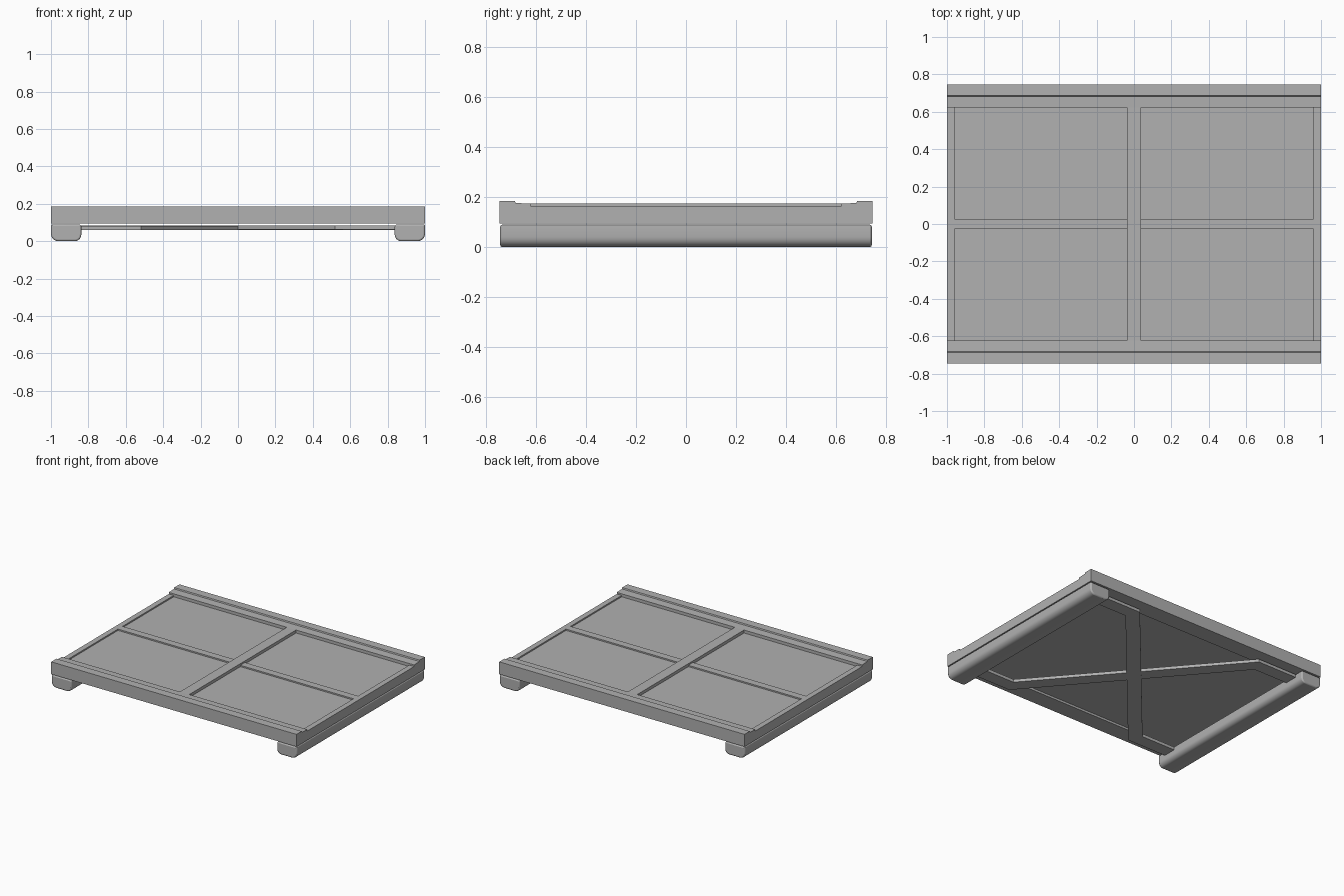
import bpy, bmesh, math
from mathutils import Vector

if "Cube" in bpy.data.objects:
    bpy.data.objects.remove(bpy.data.objects["Cube"])

# One mid-grey material for the whole model
grey = bpy.data.materials.new("mid_grey")
grey.diffuse_color = (0.44, 0.44, 0.44, 1)
grey.use_nodes = True
grey.node_tree.nodes["Principled BSDF"].inputs["Base Color"].default_value = grey.diffuse_color


def make_prism(name, points, depth):
    """Solid from a closed 3D outline swept along the depth vector."""
    bm = bmesh.new()
    face = bm.faces.new([bm.verts.new(p) for p in points])
    res = bmesh.ops.extrude_face_region(bm, geom=[face])
    verts = [g for g in res["geom"] if isinstance(g, bmesh.types.BMVert)]
    bmesh.ops.translate(bm, vec=Vector(depth), verts=verts)
    bmesh.ops.recalc_face_normals(bm, faces=bm.faces)
    me = bpy.data.meshes.new(name)
    bm.to_mesh(me)
    bm.free()
    me.materials.append(grey)
    ob = bpy.data.objects.new(name, me)
    bpy.context.collection.objects.link(ob)
    return ob


def box(name, x0, x1, y0, y1, z0, z1):
    return make_prism(name, [(x0, y0, z0), (x1, y0, z0), (x1, y1, z0), (x0, y1, z0)],
                      (0, 0, z1 - z0))


def ribbon(path, width):
    """Outline of a flat strip with mitred bends."""
    pts = [Vector(p) for p in path]
    left, right = [], []
    for i, p in enumerate(pts):
        dirs = []
        if i > 0:
            dirs.append((p - pts[i - 1]).normalized())
        if i < len(pts) - 1:
            dirs.append((pts[i + 1] - p).normalized())
        normals = [Vector((-d.y, d.x)) for d in dirs]
        m = sum(normals, Vector((0, 0))).normalized()
        off = m * (width / 2) / m.dot(normals[0])
        left.append(p + off)
        right.append(p - off)
    return left + right[::-1]


BASE = 0.094

# Front and back rails with a raised outer lip
rail = [(0.747, BASE), (0.747, 0.185), (0.686, 0.185), (0.683, 0.176),
        (0.622, 0.174), (0.622, BASE)]
for s, name in ((-1, "front_rail"), (1, "back_rail")):
    make_prism(name, [(-1, s * y, z) for y, z in rail], (2, 0, 0))

# Side rails, lower than the front and back rails
for s, name in ((-1, "left_side_rail"), (1, "right_side_rail")):
    box(name, min(s * 0.96, s), max(s * 0.96, s), -0.622, 0.622, BASE, 0.162)

# Centre bar, cross bars and the sunken deck panel
box("centre_bar", -0.038, 0.038, -0.622, 0.622, 0.12, 0.174)
for s, name in ((-1, "left_cross_bar"), (1, "right_cross_bar")):
    box(name, min(s * 0.038, s * 0.96), max(s * 0.038, s * 0.96), -0.027, 0.027, 0.13, 0.162)
box("deck_panel", -0.96, 0.96, -0.622, 0.622, 0.11, 0.152)


# Rounded skid feet running front to back
def skid_profile(s):
    corners = [(0.838, 0.089, 0.012, 90), (0.838, 0.0, 0.035, 180),
               (1.0, 0.0, 0.04, 270), (1.0, 0.089, 0.006, 0)]
    out = []
    for x, z, r, start in corners:
        cx = x + r if x < 0.9 else x - r
        cz = z + r if z < 0.05 else z - r
        for k in range(7):
            a = math.radians(start + 15 * k)
            out.append((s * (cx + r * math.cos(a)), -0.745, cz + r * math.sin(a)))
    return out


for s, name in ((-1, "left_skid"), (1, "right_skid")):
    ob = make_prism(name, skid_profile(s), (0, 1.49, 0))
    bev = ob.modifiers.new("soft_ends", "BEVEL")
    bev.width = 0.008
    bev.segments = 2
    bev.use_clamp_overlap = False
    bev.limit_method = "ANGLE"
    bev.angle_limit = math.radians(60)
    bpy.ops.object.select_all(action="DESELECT")
    ob.select_set(True)
    bpy.context.view_layer.objects.active = ob
    bpy.ops.object.shade_smooth_by_angle(angle=math.radians(50))

# Crossed braces between the skids, bent to run along the rails at each end
path = [(-0.9, -0.63), (-0.54, -0.63), (0.54, 0.63), (0.9, 0.63)]
for s, z, name in ((1, 0.06, "brace_a"), (-1, 0.062, "brace_b")):
    outline = ribbon([(s * x, y) for x, y in path], 0.097)
    make_prism(name, [(p.x, p.y, z) for p in outline], (0, 0, 0.022))
